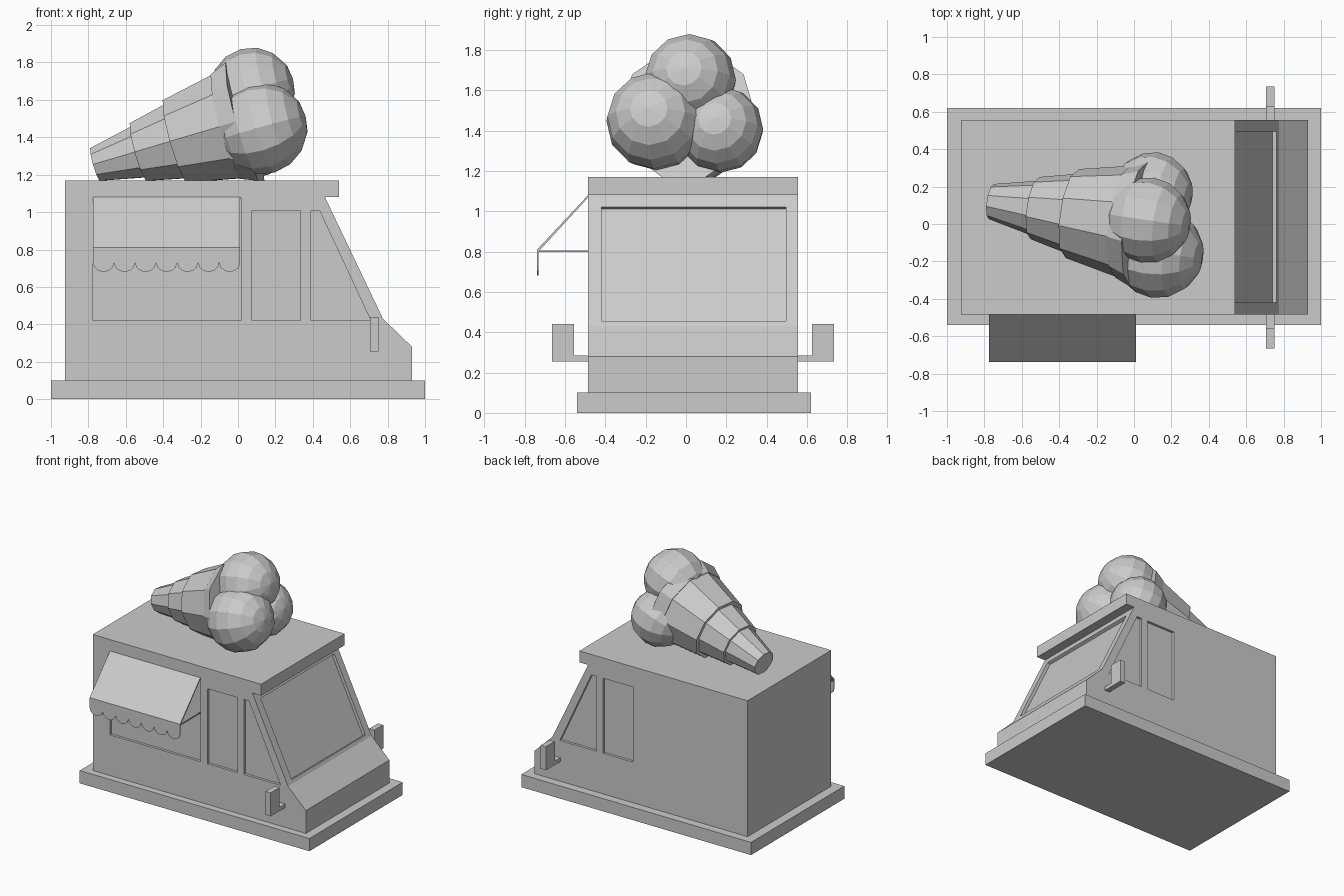
import bpy, bmesh
from math import sin, cos, pi
from mathutils import Vector

if "Cube" in bpy.data.objects:
    bpy.data.objects.remove(bpy.data.objects["Cube"])


def finish(name, bm):
    bmesh.ops.recalc_face_normals(bm, faces=bm.faces)
    mesh = bpy.data.meshes.new(name)
    bm.to_mesh(mesh)
    bm.free()
    ob = bpy.data.objects.new(name, mesh)
    bpy.context.collection.objects.link(ob)
    return ob


def prism(name, pts, a, b, axis='Y'):
    """Extrude an outline (xz for axis Y, yz for axis X) from a to b."""
    bm = bmesh.new()
    place = (lambda p, d: (p[0], d, p[1])) if axis == 'Y' else (lambda p, d: (d, p[0], p[1]))
    near = [bm.verts.new(place(p, a)) for p in pts]
    far = [bm.verts.new(place(p, b)) for p in pts]
    bm.faces.new(near)
    bm.faces.new(far)
    n = len(pts)
    for i in range(n):
        j = (i + 1) % n
        bm.faces.new((near[i], near[j], far[j], far[i]))
    return finish(name, bm)


def rect(x0, x1, z0, z1):
    return [(x0, z0), (x1, z0), (x1, z1), (x0, z1)]


def box(name, x, y, z):
    return prism(name, rect(*x, *z), *y)


def cut(target, cutter):
    cutter.hide_render = True
    mod = target.modifiers.new("recess", 'BOOLEAN')
    mod.operation = 'DIFFERENCE'
    mod.solver = 'EXACT'
    mod.object = cutter
    bpy.context.view_layer.objects.active = target
    bpy.ops.object.modifier_apply(modifier=mod.name)
    bpy.data.objects.remove(cutter)


Y0, Y1 = -0.485, 0.555   # body sides
MID = (Y0 + Y1) / 2

# Skirt and van body
box("base_skirt", (-1, 1), (-0.54, 0.62), (0, 0.1))
body = prism("van_body", [(-0.925, 0.08), (0.93, 0.08), (0.93, 0.28), (0.775, 0.43), (0.465, 1.08),
                          (0.54, 1.08), (0.54, 1.17), (-0.925, 1.17)], Y0, Y1)

# Recessed windows: serving hatch, then side windows on both sides
DEPTH = 0.02
cut(body, box("hatch_cutter", (-0.775, 0.015), (Y0 - 0.1, Y0 + DEPTH), (0.42, 1.075)))
side_windows = [rect(0.075, 0.335, 0.42, 1.01),
                [(0.39, 0.42), (0.71, 0.42), (0.435, 1.01), (0.39, 1.01)]]
for outline in side_windows:
    cut(body, prism("window_cutter", outline, Y0 - 0.1, Y0 + DEPTH))
    cut(body, prism("window_cutter", outline, Y1 - DEPTH, Y1 + 0.1))

# Windscreen recess, square to the slanted front
low, high = Vector((0.775, 0.43)), Vector((0.465, 1.08))
normal = Vector((0.903, 0.430))
p, q = low.lerp(high, 0.04), low.lerp(high, 0.91)
cut(body, prism("windscreen_cutter", [p - normal * 0.025, p + normal * 0.05,
                                      q + normal * 0.05, q - normal * 0.025], -0.42, 0.495))

# Awning: sloping sheet, scalloped valance and two struts
AX0, AX1 = -0.775, 0.012
prism("awning_sheet", [(Y0, 1.08), (-0.738, 0.81), (-0.731, 0.80), (Y0, 1.068)], AX0, AX1, 'X')
scallops, steps = 7, 6
w = (AX1 - AX0) / scallops
edge = [(AX0, 0.81)]
for i in range(scallops):
    for k in range(steps + (i == scallops - 1)):
        t = pi * k / steps
        edge.append((AX0 + w * (i + 0.5 - 0.5 * cos(t)), 0.73 - 0.05 * sin(t)))
edge.append((AX1, 0.81))
prism("awning_valance", edge, -0.738, -0.732)
for x in (AX0, AX1 - 0.008):
    box("awning_strut", (x, x + 0.008), (-0.735, Y0), (0.798, 0.806))

# Wing mirrors, one per side
for s in (-1, 1):
    side = lambda d: MID + s * d
    box("mirror_arm", (0.705, 0.75), (side(0.51), side(0.60)), (0.255, 0.285))
    box("mirror_plate", (0.705, 0.75), (side(0.59), side(0.70)), (0.255, 0.44))

# Roof cone: stepped tiers along a tilted axis
start, end = Vector((-0.762, 0.12, 1.255)), Vector((-0.055, 0.015, 1.457))
axis = (end - start).normalized()
length = (end - start).length
turn = axis.to_track_quat('Z', 'Y')
tiers = [(0, 0.095), (0.33, 0.148), (0.33, 0.168), (0.61, 0.215),
         (0.61, 0.24), (1.0, 0.30), (1.0, 0.305), (1.13, 0.345)]
SIDES = 10
bm = bmesh.new()
rings = []
for t, r in tiers:
    c = start + axis * length * t
    rings.append([bm.verts.new(c + turn @ Vector((r * cos(2 * pi * k / SIDES),
                                                  r * sin(2 * pi * k / SIDES), 0)))
                  for k in range(SIDES)])
bm.faces.new(rings[0])
bm.faces.new(rings[-1])
for a, b in zip(rings, rings[1:]):
    for k in range(SIDES):
        j = (k + 1) % SIDES
        bm.faces.new((a[k], a[j], b[j], b[k]))
finish("wafer_cone", bm)

# Three faceted scoops, poles along the cone axis
for name, loc, r in (("scoop_top", (0.075, 0.02, 1.65), 0.23),
                     ("scoop_front", (0.128, -0.152, 1.447), 0.245),
                     ("scoop_back", (0.1, 0.17, 1.405), 0.215)):
    bm = bmesh.new()
    bmesh.ops.create_uvsphere(bm, u_segments=12, v_segments=8, radius=r)
    ob = finish(name, bm)
    ob.location = loc
    ob.rotation_euler = turn.to_euler()
